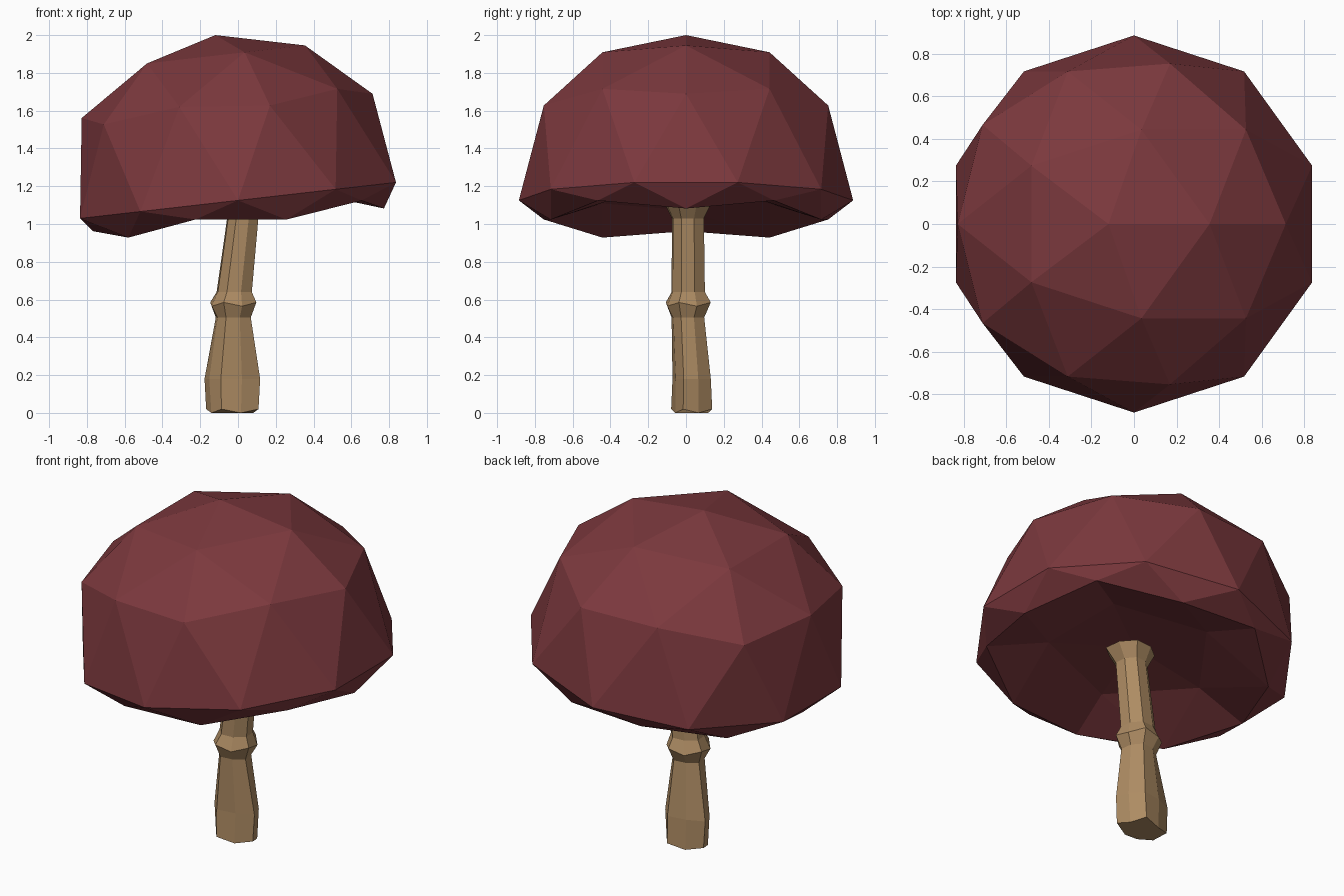
import bpy, bmesh
from math import cos, sin, tau, radians
from mathutils import Matrix

if "Cube" in bpy.data.objects:
    bpy.data.objects.remove(bpy.data.objects["Cube"])


def material(name, color):
    m = bpy.data.materials.new(name)
    m.diffuse_color = (*color, 1)
    m.use_nodes = True
    m.node_tree.nodes["Principled BSDF"].inputs["Base Color"].default_value = m.diffuse_color
    return m


def add_object(name, bm, mat):
    bmesh.ops.recalc_face_normals(bm, faces=bm.faces)
    me = bpy.data.meshes.new(name)
    bm.to_mesh(me)
    bm.free()
    ob = bpy.data.objects.new(name, me)
    me.materials.append(mat)
    bpy.context.collection.objects.link(ob)
    return ob


# Cap: low-poly icosphere, lower half pushed up into a lip and a hollow, then tilted
R = 0.885
# icosphere level (unit z) -> (height, sideways shift)
LEVELS = {1.0: (0.883, -0.02), 0.851: (0.775, -0.02), 0.526: (0.527, -0.02),
          0.447: (0.48, -0.02), 0.0: (0.0, 0.0), -0.447: (-0.075, 0.01),
          -0.526: (-0.13, 0.01), -0.851: (0.0, 0.0), -1.0: (0.03, 0.0)}
bm = bmesh.new()
bmesh.ops.create_icosphere(bm, subdivisions=2, radius=1)
for v in bm.verts:
    level = min(LEVELS, key=lambda k: abs(k - v.co.z))
    z, shift = LEVELS[level]
    v.co = (v.co.x * R + shift, v.co.y * R, z)
bm.transform(Matrix.Translation((0, 0, 1.125)) @ Matrix.Rotation(radians(-6.5), 4, 'Y'))
add_object("mushroom_cap", bm, material("cap_red", (0.2, 0.04, 0.047)))

# Stem: eight-sided rings (centre x, centre y, z, radius x, radius y, fluting)
RINGS = [(-0.03, 0.03, 0.01, 0.125, 0.098, 0.12),
         (-0.03, 0.03, 0.18, 0.135, 0.093, 0.10),
         (-0.025, 0.01, 0.505, 0.088, 0.082, 0.06),
         (-0.025, 0.012, 0.575, 0.118, 0.115, 0.04),
         (-0.02, 0.012, 0.64, 0.09, 0.085, 0.04),
         (0.025, 0.01, 1.03, 0.08, 0.082, 0.04),
         (0.035, 0.01, 1.11, 0.125, 0.12, 0.04)]
SIDES = 8
bm = bmesh.new()
rings = []
for i, (cx, cy, z, rx, ry, flute) in enumerate(RINGS):
    ring = []
    for k in range(SIDES):
        a = tau * (k + 0.5) / SIDES
        f = 1.08 + (flute if k % 2 else -flute)
        dz = (0.01 if k % 2 else -0.01) if i in (0, 3) else 0
        ring.append(bm.verts.new((cx + rx * f * cos(a), cy + ry * f * sin(a), z + dz)))
    rings.append(ring)
for lo, hi in zip(rings, rings[1:]):
    for k in range(SIDES):
        n = (k + 1) % SIDES
        bm.faces.new((lo[k], lo[n], hi[n], hi[k]))
bm.faces.new(rings[0][::-1])
bm.faces.new(rings[-1])
add_object("mushroom_stem", bm, material("stem_tan", (0.42, 0.26, 0.125)))
